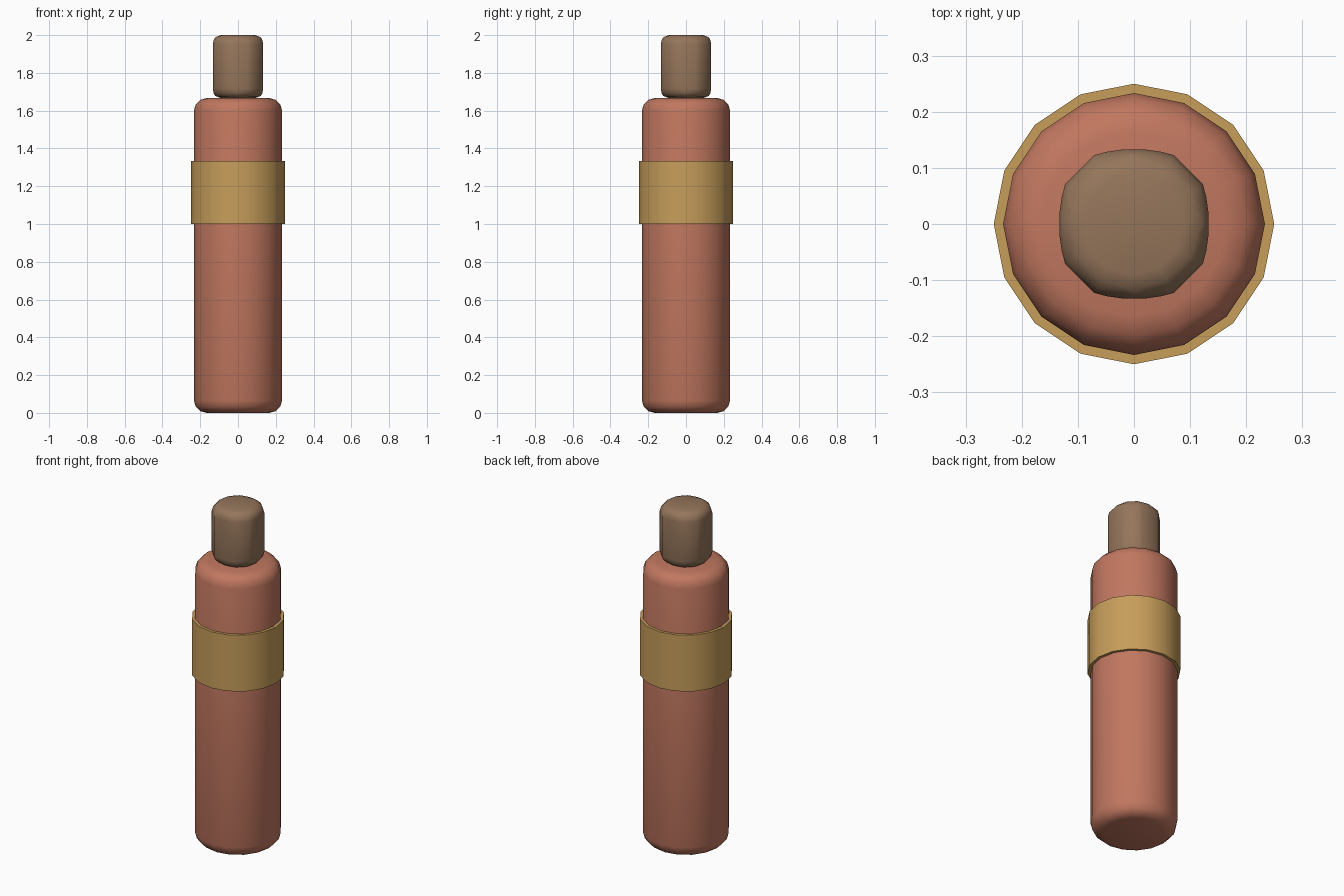
import bpy, bmesh, math

if "Cube" in bpy.data.objects:
    bpy.data.objects.remove(bpy.data.objects["Cube"])


def material(name, rgb):
    m = bpy.data.materials.new(name)
    m.diffuse_color = (*rgb, 1)
    m.use_nodes = True
    m.node_tree.nodes["Principled BSDF"].inputs["Base Color"].default_value = m.diffuse_color
    return m


def cylinder(name, sides, radius, z0, z1, mat, bevel=0, segments=3, soften_axes=False):
    """Upright cylinder with rounded rims, optionally softened where it crosses the x and y axes."""
    bm = bmesh.new()
    bmesh.ops.create_cone(bm, cap_ends=True, segments=sides, radius1=radius,
                          radius2=radius, depth=z1 - z0)
    for v in bm.verts:
        v.co.z += (z0 + z1) / 2
    if bevel:
        chosen = []
        for e in bm.edges:
            a, b = (v.co for v in e.verts)
            upright = abs(a.z - b.z) > 1e-4
            on_axis = min(abs(a.x), abs(a.y)) < 1e-4
            if not upright or (soften_axes and on_axis):
                chosen.append(e)
        bmesh.ops.bevel(bm, geom=chosen, offset=bevel, offset_type='OFFSET',
                        segments=segments, profile=0.5, affect='EDGES', clamp_overlap=True)
    mesh = bpy.data.meshes.new(name)
    bm.to_mesh(mesh)
    bm.free()
    mesh.materials.append(mat)
    ob = bpy.data.objects.new(name, mesh)
    bpy.context.collection.objects.link(ob)
    bpy.ops.object.select_all(action='DESELECT')
    ob.select_set(True)
    bpy.context.view_layer.objects.active = ob
    bpy.ops.object.shade_smooth_by_angle(angle=math.radians(40))
    return ob


clay = material("clay_red", (0.53, 0.185, 0.115))
gold = material("dull_gold", (0.57, 0.34, 0.105))
brown = material("cork_brown", (0.30, 0.18, 0.105))

# Rounded bottle body
cylinder("body", 16, 0.2333, 0, 1.6667, clay, bevel=0.0667)
# Sharp-edged band around the body
cylinder("band", 16, 0.25, 1.0, 1.3333, gold)
# Stopper on top
cylinder("stopper", 12, 0.1417, 1.6667, 2.0, brown, bevel=0.05, soften_axes=True)
